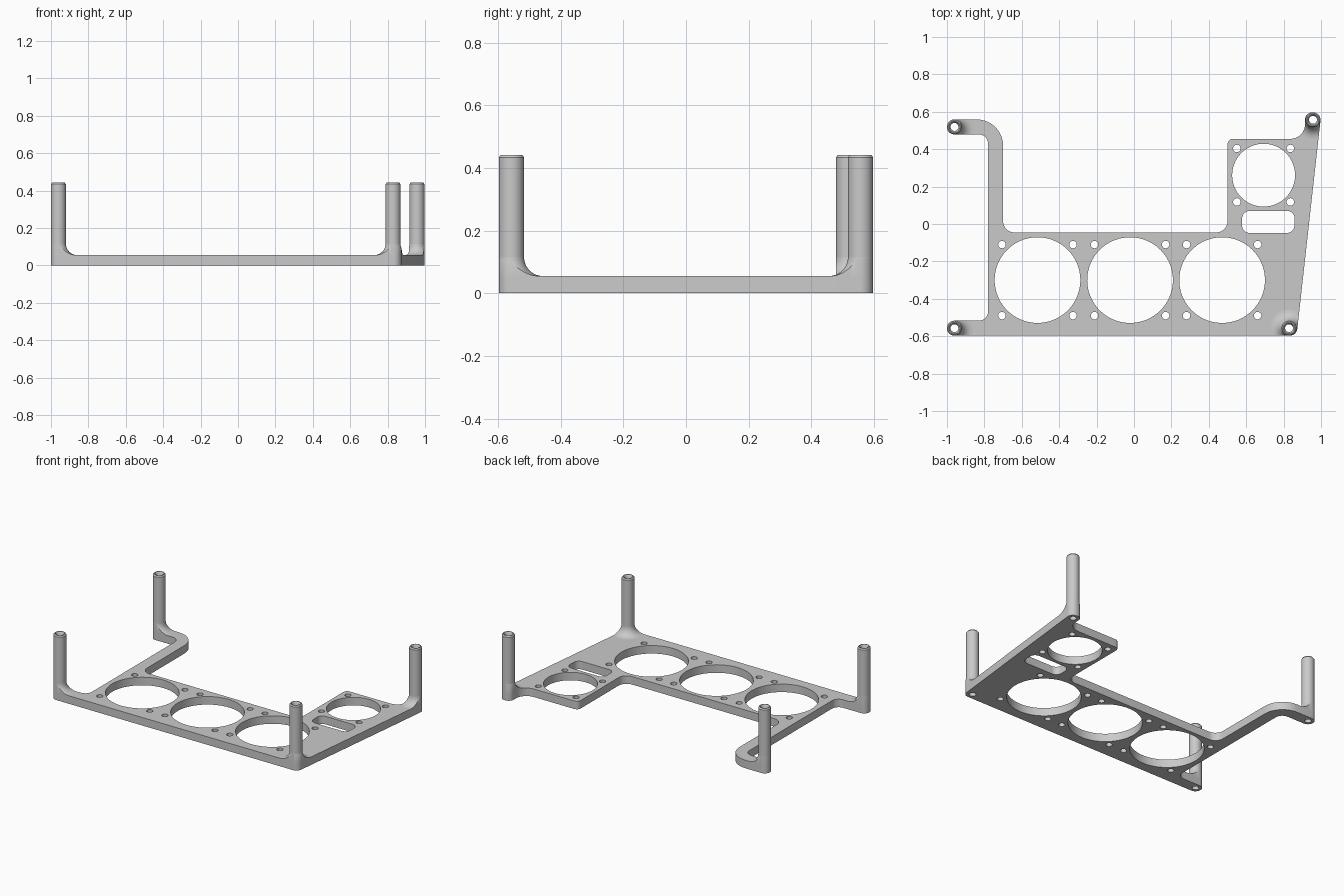
import bpy, bmesh, math
from mathutils import Vector

if "Cube" in bpy.data.objects:
    bpy.data.objects.remove(bpy.data.objects["Cube"], do_unlink=True)

THICK, HEIGHT, POST_R, BORE_R, FILLET = 0.055, 0.442, 0.04, 0.021, 0.06

grey = bpy.data.materials.new("plain_grey")
grey.use_nodes = True
colour = (0.59, 0.59, 0.59, 1)
grey.diffuse_color = colour
grey.node_tree.nodes["Principled BSDF"].inputs["Base Color"].default_value = colour


def add_mesh(name, mesh):
    ob = bpy.data.objects.new(name, mesh)
    bpy.context.collection.objects.link(ob)
    mesh.materials.clear()
    mesh.materials.append(grey)
    return ob


def smooth(ob):
    bpy.ops.object.select_all(action='DESELECT')
    ob.select_set(True)
    bpy.context.view_layer.objects.active = ob
    bpy.ops.object.shade_smooth_by_angle(angle=math.radians(35))


def rounded(corners, steps=10):
    """Closed loop of points with every corner (x, y, radius) rounded."""
    pts = []
    for i, (x, y, r) in enumerate(corners):
        p = Vector((x, y))
        a = (Vector(corners[i - 1][:2]) - p).normalized()
        b = (Vector(corners[(i + 1) % len(corners)][:2]) - p).normalized()
        half = a.angle(b) / 2
        centre = p + (a + b).normalized() * (r / math.sin(half))
        start = p + a * (r / math.tan(half)) - centre
        end = p + b * (r / math.tan(half)) - centre
        sweep = math.pi - 2 * half
        for k in range(steps + 1):
            t = k / steps
            pts.append(centre + (start * math.sin((1 - t) * sweep) + end * math.sin(t * sweep))
                       / math.sin(sweep))
    return pts


def circle(x, y, r, n):
    return [Vector((x + r * math.cos(t * math.tau / n), y + r * math.sin(t * math.tau / n)))
            for t in range(n)]


def prism(name, loops, height):
    """Solid from an outline and its holes, standing on the ground."""
    curve = bpy.data.curves.new(name, 'CURVE')
    curve.dimensions, curve.fill_mode, curve.extrude = '2D', 'BOTH', height / 2
    for loop in loops:
        s = curve.splines.new('POLY')
        s.points.add(len(loop) - 1)
        for point, co in zip(s.points, loop):
            point.co = (co.x, co.y, 0, 1)
        s.use_cyclic_u = True
    tmp = bpy.data.objects.new(name + "_curve", curve)
    bpy.context.collection.objects.link(tmp)
    deps = bpy.context.evaluated_depsgraph_get()
    mesh = bpy.data.meshes.new_from_object(tmp.evaluated_get(deps))
    bpy.data.objects.remove(tmp, do_unlink=True)
    bm = bmesh.new()
    bm.from_mesh(mesh)
    bmesh.ops.remove_doubles(bm, verts=bm.verts, dist=1e-5)
    bmesh.ops.translate(bm, verts=bm.verts, vec=(0, 0, height / 2))
    bmesh.ops.recalc_face_normals(bm, faces=bm.faces)
    bm.to_mesh(mesh)
    bm.free()
    return add_mesh(name, mesh)


def lathe(name, profile, x, y, n=40):
    """Ring solid from a closed (radius, z) profile turned about z."""
    bm = bmesh.new()
    rings = [[bm.verts.new((x + r * math.cos(i * math.tau / n), y + r * math.sin(i * math.tau / n), z))
              for r, z in profile] for i in range(n)]
    for i in range(n):
        a, b = rings[i], rings[(i + 1) % n]
        for k in range(len(profile)):
            m = (k + 1) % len(profile)
            bm.faces.new((a[k], b[k], b[m], a[m]))
    bmesh.ops.recalc_face_normals(bm, faces=bm.faces)
    mesh = bpy.data.meshes.new(name)
    bm.to_mesh(mesh)
    bm.free()
    return add_mesh(name, mesh)


posts = {"back_right": (-0.96, 0.519), "front_right": (-0.96, -0.557),
         "front_left": (0.829, -0.557), "back_left": (0.957, 0.557)}

# Plate outline, anticlockwise from the front right end
outline = rounded([
    (-1.0, -0.597, 0.039), (0.869, -0.597, 0.04), (1.002, 0.597, 0.04), (0.915, 0.597, 0.038),
    (0.915, 0.455, 0.08), (0.50, 0.455, 0.03), (0.50, -0.045, 0.06), (-0.70, -0.045, 0.06),
    (-0.70, 0.559, 0.14), (-1.0, 0.559, 0.039), (-1.0, 0.479, 0.039), (-0.78, 0.479, 0.05),
    (-0.78, -0.517, 0.05), (-1.0, -0.517, 0.039)])

# Round openings with four screw holes each, slot and post bores
holes = [rounded([(0.578, -0.048, 0.04), (0.856, -0.048, 0.04),
                  (0.86, 0.07, 0.04), (0.578, 0.07, 0.04)])]
openings = [(x, -0.30, 0.229, 0.19) for x in (-0.516, -0.021, 0.471)] + [(0.693, 0.261, 0.168, 0.143)]
for x, y, r, offset in openings:
    holes.append(circle(x, y, r, 96))
    for sx in (-1, 1):
        for sy in (-1, 1):
            holes.append(circle(x + sx * offset, y + sy * offset, 0.02, 24))
for x, y in posts.values():
    holes.append(circle(x, y, BORE_R, 40))

smooth(prism("base_plate", [outline] + holes, THICK))

# Helper that trims the post fillets to the plate outline
trim = prism("fillet_trim", [outline], 0.2)
trim.hide_render = True

tube = [(BORE_R, 0), (POST_R, 0), (POST_R, HEIGHT - 0.008), (POST_R - 0.006, HEIGHT),
        (BORE_R + 0.008, HEIGHT), (BORE_R, HEIGHT - 0.012)]
flare = [(0.03, THICK - 0.01), (POST_R + FILLET, THICK - 0.01)]
for k in range(9):
    t = k / 8 * math.pi / 2
    flare.append((POST_R + FILLET * (1 - math.sin(t)), THICK + FILLET * (1 - math.cos(t))))
flare.append((0.03, THICK + FILLET))

# Hollow posts with filleted feet
for name, (x, y) in posts.items():
    smooth(lathe(name + "_post", tube, x, y))
    foot = lathe(name + "_post_fillet", flare, x, y)
    cut = foot.modifiers.new("trim", 'BOOLEAN')
    cut.operation, cut.solver, cut.object = 'INTERSECT', 'EXACT', trim
    deps = bpy.context.evaluated_depsgraph_get()
    mesh = bpy.data.meshes.new_from_object(foot.evaluated_get(deps))
    foot.modifiers.clear()
    foot.data = mesh
    smooth(foot)

bpy.data.objects.remove(trim, do_unlink=True)
